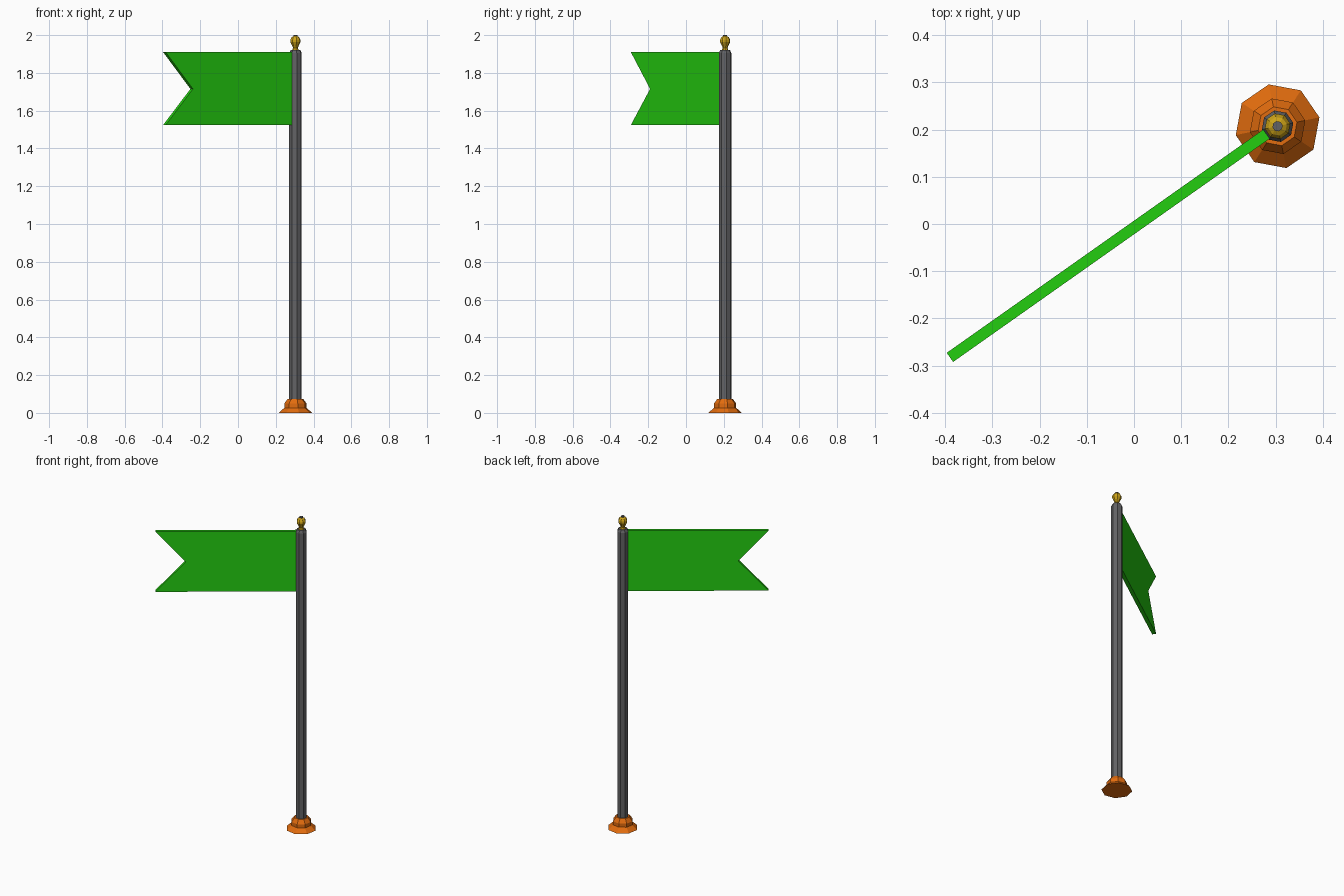
import bpy, bmesh, math
from mathutils import Matrix

cube = bpy.data.objects.get("Cube")
if cube:
    bpy.data.objects.remove(cube, do_unlink=True)

PX, PY = 0.304, 0.207            # pole axis
FLAG_ANGLE = math.radians(215.2)  # direction the flag flies
TURN = math.radians(12)           # rotation of the octagons


def material(name, srgb):
    lin = [((c / 255 + 0.055) / 1.055) ** 2.4 for c in srgb] + [1.0]
    m = bpy.data.materials.new(name)
    m.use_nodes = True
    m.diffuse_color = lin
    m.node_tree.nodes["Principled BSDF"].inputs["Base Color"].default_value = lin
    return m


orange = material("orange", (226, 108, 14))
grey = material("steel grey", (98, 98, 100))
gold = material("gold", (206, 164, 24))
green = material("flag green", (36, 205, 16))


def finish(name, bm, mat):
    bmesh.ops.recalc_face_normals(bm, faces=bm.faces[:])
    me = bpy.data.meshes.new(name)
    bm.to_mesh(me)
    bm.free()
    me.materials.append(mat)
    ob = bpy.data.objects.new(name, me)
    bpy.context.collection.objects.link(ob)
    return ob


def turned(name, profile, mat, sides=8):
    """Solid of rings (radius, height) around the pole axis."""
    bm = bmesh.new()
    rings = []
    for r, z in profile:
        rings.append([bm.verts.new((PX + r * math.cos(TURN + math.tau * i / sides),
                                    PY + r * math.sin(TURN + math.tau * i / sides), z))
                      for i in range(sides)])
    for a, b in zip(rings, rings[1:]):
        for i in range(sides):
            j = (i + 1) % sides
            bm.faces.new((a[i], a[j], b[j], b[i]))
    bm.faces.new(rings[0])
    bm.faces.new(rings[-1])
    return finish(name, bm, mat)


# Stepped foot, pole with chamfered top, finial ball and its tip
turned("base", [(0.0905, 0), (0.060, 0.027), (0.060, 0.050), (0.042, 0.074)], orange)
turned("pole", [(0.034, 0.06), (0.034, 1.905), (0.026, 1.921)], grey)
turned("finial", [(0.018, 1.918), (0.013, 1.932), (0.017, 1.943), (0.0275, 1.963),
                  (0.0275, 1.975), (0.020, 1.989), (0.011, 1.994)], gold)
turned("finial_tip", [(0.011, 1.990), (0.011, 2.0)], grey)

# Swallow-tailed flag, extruded from its outline
bm = bmesh.new()
half = 0.0118
outline = [(0.028, 1.524), (0.849, 1.524), (0.672, 1.715), (0.849, 1.91), (0.028, 1.91)]
face = bm.faces.new([bm.verts.new((d, -half, z)) for d, z in outline])
ext = bmesh.ops.extrude_face_region(bm, geom=[face])
bmesh.ops.translate(bm, vec=(0, 2 * half, 0),
                    verts=[v for v in ext["geom"] if isinstance(v, bmesh.types.BMVert)])
bmesh.ops.transform(bm, matrix=Matrix.Translation((PX, PY, 0)) @ Matrix.Rotation(FLAG_ANGLE, 4, 'Z'),
                    verts=bm.verts[:])
finish("flag", bm, green)
